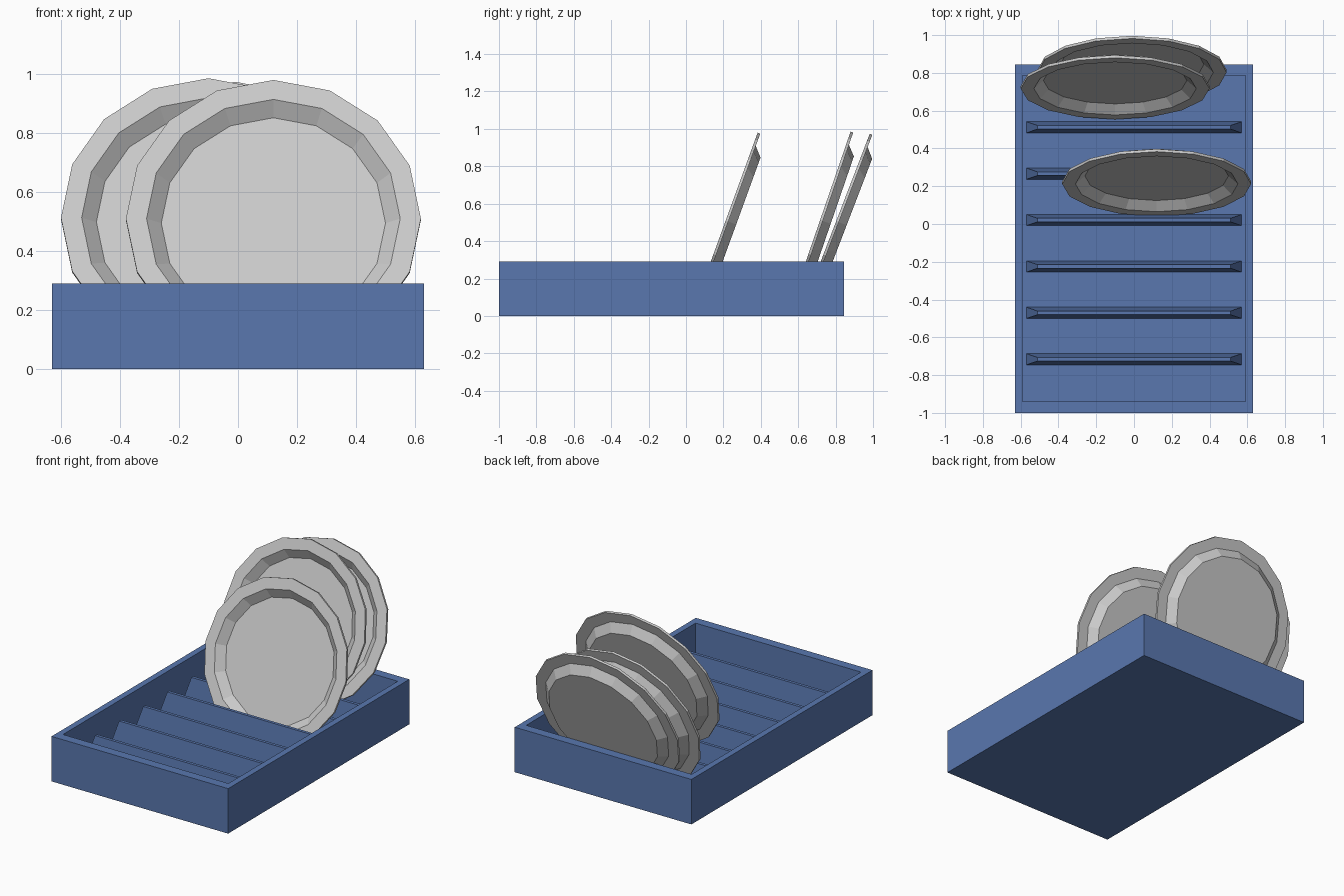
import bpy, bmesh
from math import sin, cos, pi, radians
from mathutils import Vector

if "Cube" in bpy.data.objects:
    bpy.data.objects.remove(bpy.data.objects["Cube"])

blue = bpy.data.materials.new("blue_plastic")
blue.diffuse_color = (0.10, 0.185, 0.43, 1)
blue.use_nodes = True
blue.node_tree.nodes["Principled BSDF"].inputs["Base Color"].default_value = blue.diffuse_color


def finish(bm, name, mat=None):
    bmesh.ops.recalc_face_normals(bm, faces=bm.faces)
    mesh = bpy.data.meshes.new(name)
    bm.to_mesh(mesh)
    bm.free()
    ob = bpy.data.objects.new(name, mesh)
    bpy.context.collection.objects.link(ob)
    if mat:
        mesh.materials.append(mat)
    return ob


def loft(bm, rings):
    """Skin a list of point rings, capping both ends."""
    loops = [[bm.verts.new(p) for p in ring] for ring in rings]
    for a, b in zip(loops, loops[1:]):
        for i in range(len(a)):
            j = (i + 1) % len(a)
            bm.faces.new((a[i], a[j], b[j], b[i]))
    bm.faces.new(loops[0])
    bm.faces.new(loops[-1])


def rect(hx, y0, y1, z):
    return [(-hx, y0, z), (hx, y0, z), (hx, y1, z), (-hx, y1, z)]


# Open tray: outside walls, rim, inside walls, floor
FLOOR = 0.04
bm = bmesh.new()
loft(bm, [rect(0.63, -1, 0.845, 0), rect(0.63, -1, 0.845, 0.29),
          rect(0.59, -0.94, 0.785, 0.29), rect(0.59, -0.94, 0.785, FLOOR)])
finish(bm, "tray", blue)

# Tapered dividers across the tray floor
for i in range(6):
    y = -0.716 + 0.2456 * i
    bm = bmesh.new()
    loft(bm, [rect(0.57, y - 0.03, y + 0.03, FLOOR),
              rect(0.512, y - 0.01, y + 0.01, 0.222)])
    finish(bm, f"divider_{i + 1}", blue)

# Sixteen-sided plates: (radius, depth) profile from front well to back base
PROFILE = [(0.38, 0.045), (0.43, 0), (0.5, 0), (0.5, 0.015), (0.43, 0.015), (0.38, 0.06)]


def plate(name, x, y, tilt):
    bm = bmesh.new()
    angles = [2 * pi * k / 16 for k in range(16)]
    loft(bm, [[(r * sin(a), d, r * cos(a)) for a in angles] for r, d in PROFILE])
    ob = finish(bm, name)
    t = radians(tilt)
    ob.rotation_euler = (-t, 0, 0)
    ob.location = (x, y, FLOOR + 0.5 * cos(t))


plate("plate_front", 0.12, 0.212, 20)
plate("plate_middle", -0.10, 0.717, 19)
plate("plate_back", -0.01, 0.803, 21)
